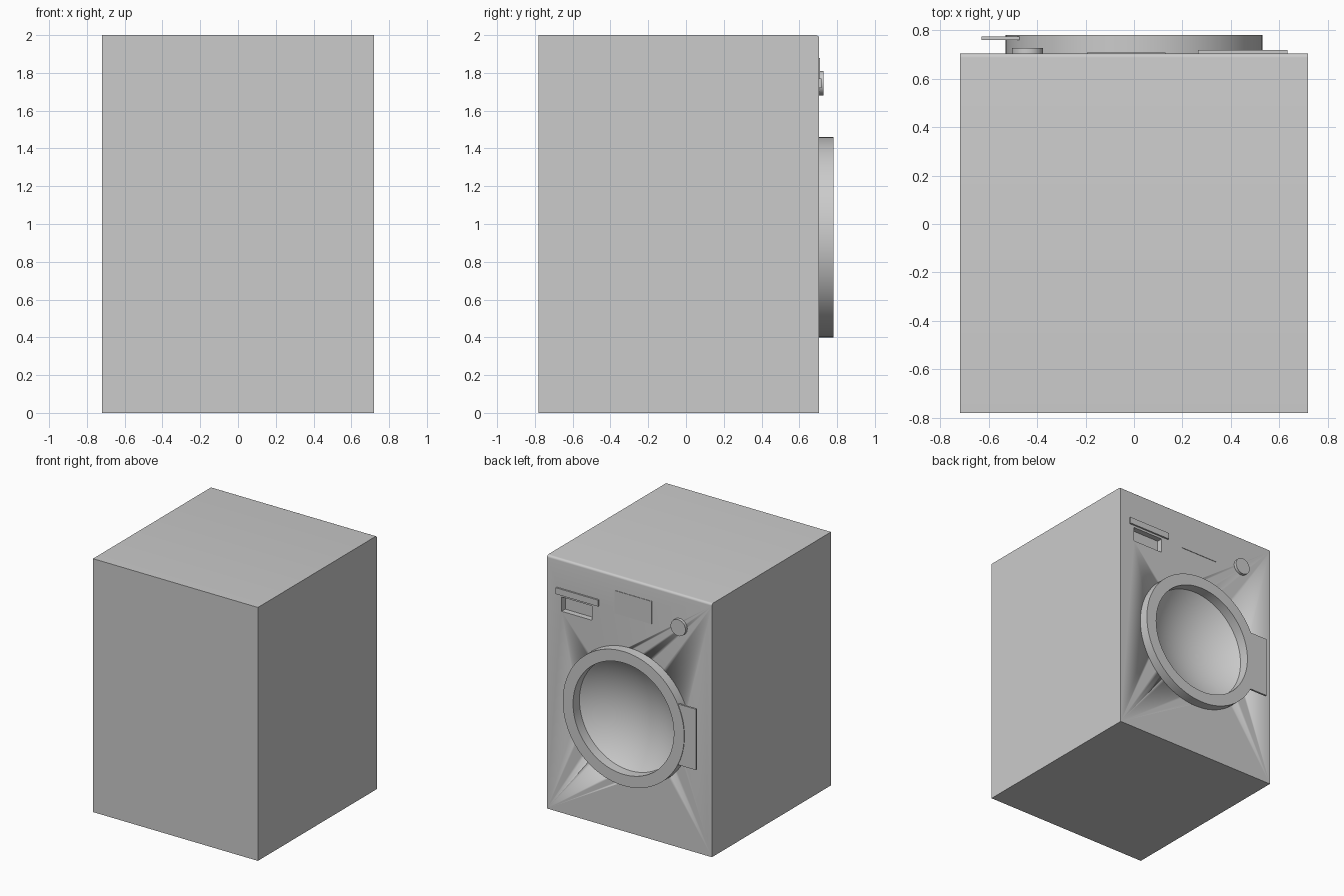
import bpy, bmesh, math
from mathutils import Vector

if "Cube" in bpy.data.objects:
    bpy.data.objects.remove(bpy.data.objects["Cube"])

mat = bpy.data.materials.new("light grey")
mat.diffuse_color = (0.6, 0.6, 0.6, 1)
mat.use_nodes = True
mat.node_tree.nodes["Principled BSDF"].inputs["Base Color"].default_value = mat.diffuse_color
FACE = 0.705          # plane of the panel carrying the door
DOOR_Z = 0.93


def finish(name, bm, smooth=False):
    bmesh.ops.recalc_face_normals(bm, faces=bm.faces)
    me = bpy.data.meshes.new(name)
    bm.to_mesh(me)
    bm.free()
    ob = bpy.data.objects.new(name, me)
    bpy.context.collection.objects.link(ob)
    me.materials.append(mat)
    if smooth:
        bpy.ops.object.select_all(action='DESELECT')
        ob.select_set(True)
        bpy.context.view_layer.objects.active = ob
        bpy.ops.object.shade_smooth_by_angle(angle=math.radians(35))
    return ob


def box(name, x, y, z):
    bm = bmesh.new()
    bmesh.ops.create_cube(bm, size=1)
    for v in bm.verts:
        v.co = Vector([(a + b) / 2 + c * (b - a) for c, (a, b) in zip(v.co, (x, y, z))])
    return finish(name, bm)


def lathe(name, profile, cx, cz, closed=True, segs=96):
    """Revolve (radius, y) points about a y-axis through (cx, cz)."""
    bm = bmesh.new()
    vs = [bm.verts.new((cx + r, y, cz)) for r, y in profile]
    pairs = list(zip(vs, vs[1:])) + ([(vs[-1], vs[0])] if closed else [])
    es = [bm.edges.new(p) for p in pairs]
    bmesh.ops.spin(bm, geom=vs + es, cent=(cx, 0, cz), axis=(0, 1, 0),
                   angle=2 * math.pi, steps=segs, use_duplicate=False)
    bmesh.ops.remove_doubles(bm, verts=bm.verts, dist=1e-5)
    return finish(name, bm, True)


# cabinet, its top edge above the door slightly rounded
bm = bmesh.new()
R = 0.018
section = [(-0.78, 0), (FACE, 0)]
section += [(FACE - R + R * math.cos(a), 2 - R + R * math.sin(a))
            for a in [math.pi / 2 * i / 5 for i in range(6)]]
section += [(-0.78, 2)]
f = bm.faces.new([bm.verts.new((-0.72, y, z)) for y, z in section])
ext = bmesh.ops.extrude_face_region(bm, geom=[f])
for v in ext["geom"]:
    if isinstance(v, bmesh.types.BMVert):
        v.co.x += 1.44
cabinet = finish("cabinet", bm, True)

# openings for the drum bowl and the drawer grip
drum_cut = lathe("drum_cutter", [(0, 0.4), (0.445, 0.4), (0.445, 0.9), (0, 0.9)], 0, DOOR_Z, False)
grip_cut = box("grip_cutter", (0.325, 0.592), (FACE - 0.045, 0.8), (1.59, 1.703))
for c in (drum_cut, grip_cut):
    c.hide_render = True
    m = cabinet.modifiers.new("cut", 'BOOLEAN')
    m.operation, m.object, m.solver = 'DIFFERENCE', c, 'EXACT'
    bpy.context.view_layer.objects.active = cabinet
    bpy.ops.object.modifier_apply(modifier=m.name)
    bpy.data.objects.remove(c)

# door ring and the concave bowl inside it
lathe("door_ring", [(0.44, FACE - 0.005), (0.44, 0.78), (0.53, 0.78), (0.53, FACE - 0.005)], 0, DOOR_Z)
rim, depth = 0.446, 0.16
rad = (rim ** 2 + depth ** 2) / (2 * depth)
amax = math.asin(rim / rad)
bowl = [(rad * math.sin(amax * i / 14), FACE - depth + rad * (1 - math.cos(amax * i / 14)))
        for i in range(15)]
glass = lathe("door_bowl", bowl, 0, DOOR_Z, False)
# make the open bowl face outwards through the door
if sum(p.normal.y for p in glass.data.polygons) < 0:
    glass.data.flip_normals()

# door handle, control knob, drawer lip and display plate
box("door_handle", (-0.63, -0.46), (0.76, 0.775), (0.69, 1.17))
lathe("control_knob", [(0, FACE - 0.005), (0.065, FACE - 0.005), (0.065, 0.728), (0, 0.728)],
      -0.44, 1.745, False, 48)
box("drawer_lip", (0.265, 0.635), (FACE - 0.005, 0.718), (1.72, 1.77))
box("display_plate", (-0.195, 0.13), (FACE - 0.003, 0.709), (1.70, 1.88))
